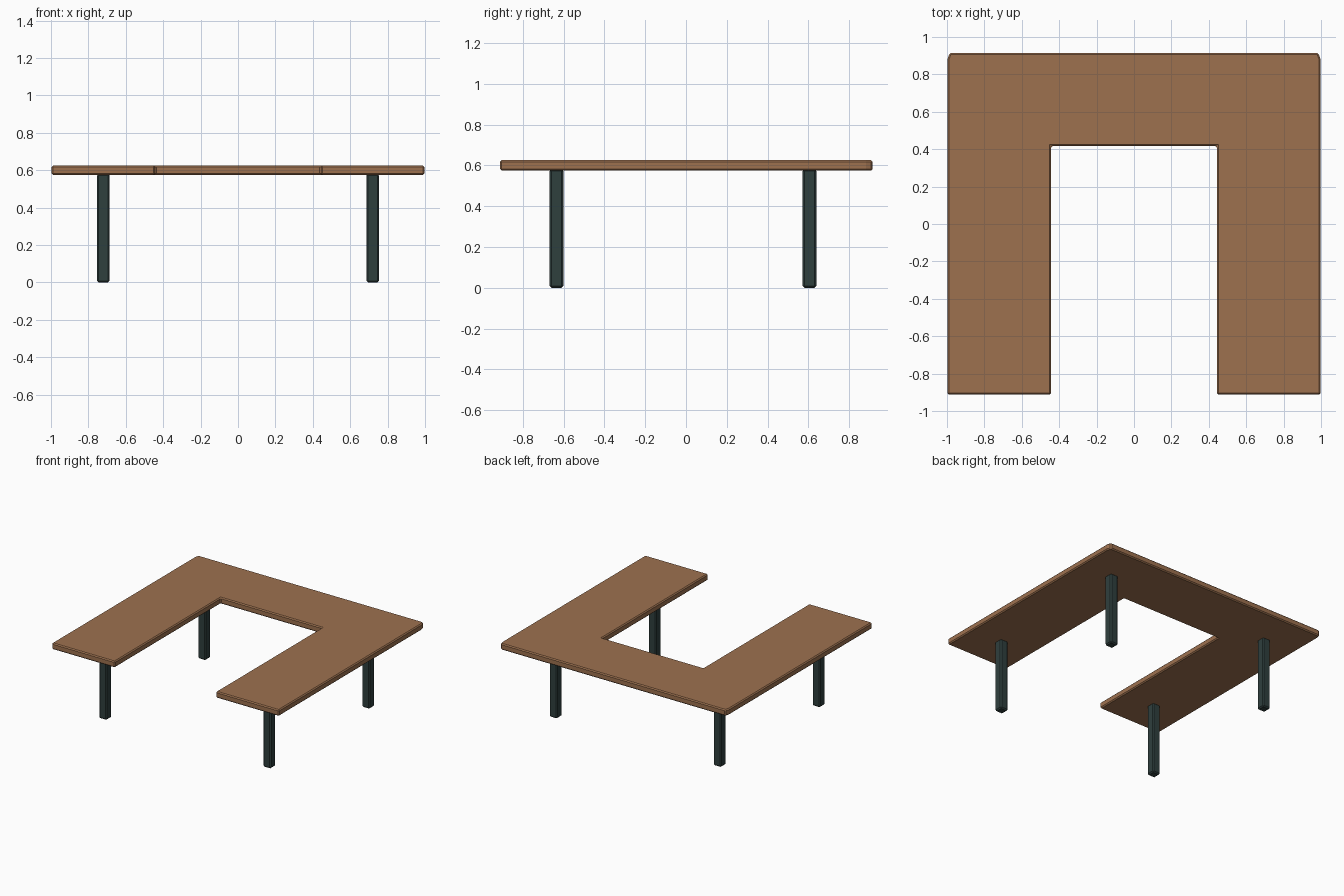
import bpy
import bmesh

if "Cube" in bpy.data.objects:
    bpy.data.objects.remove(bpy.data.objects["Cube"])


def material(name, rgb):
    m = bpy.data.materials.new(name)
    m.diffuse_color = (*rgb, 1)
    m.use_nodes = True
    m.node_tree.nodes["Principled BSDF"].inputs["Base Color"].default_value = m.diffuse_color
    return m


WOOD = material("warm wood", (0.34, 0.165, 0.078))
METAL = material("dark green metal", (0.028, 0.05, 0.048))


def prism(name, outline, z0, z1, mat, bevel):
    """Extrude a flat outline upwards and soften its edges."""
    bm = bmesh.new()
    face = bm.faces.new([bm.verts.new((x, y, z0)) for x, y in outline])
    ext = bmesh.ops.extrude_face_region(bm, geom=[face])
    for v in ext["geom"]:
        if isinstance(v, bmesh.types.BMVert):
            v.co.z = z1
    bmesh.ops.recalc_face_normals(bm, faces=bm.faces)
    mesh = bpy.data.meshes.new(name)
    bm.to_mesh(mesh)
    bm.free()
    mesh.materials.append(mat)
    ob = bpy.data.objects.new(name, mesh)
    bpy.context.collection.objects.link(ob)
    mod = ob.modifiers.new("soft edges", 'BEVEL')
    mod.width = bevel
    mod.segments = 1
    mod.limit_method = 'ANGLE'
    mod.angle_limit = 0.7
    return ob


# U-shaped top, open at the front, with clipped back corners
right = [(0.443, 0.417), (0.443, -0.912), (0.997, -0.912),
         (0.997, 0.882), (0.985, 0.915)]
left = [(-x, y) for x, y in reversed(right)]
prism("table_top", right + left, 0.575, 0.625, WOOD, 0.008)

# Four square legs with chamfered edges
h = 0.034
for side, x in (("left", -0.72), ("right", 0.72)):
    for end, y in (("front", -0.635), ("back", 0.605)):
        square = [(x - h, y - h), (x + h, y - h), (x + h, y + h), (x - h, y + h)]
        prism(f"{end}_{side}_leg", square, 0.0, 0.58, METAL, 0.009)
